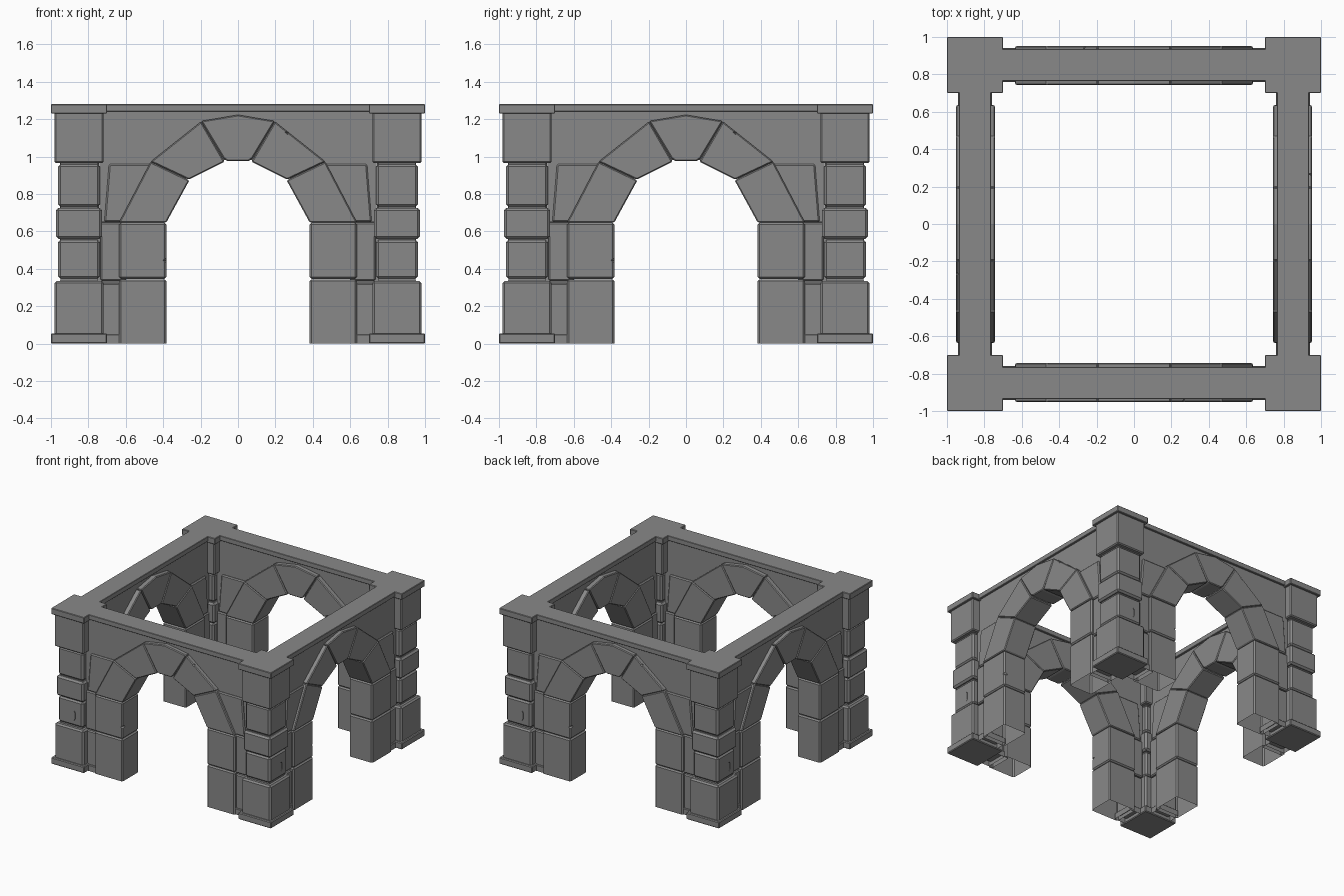
import bpy, bmesh, math
from mathutils import Matrix

if "Cube" in bpy.data.objects:
    bpy.data.objects.remove(bpy.data.objects["Cube"])

master = []  # parts of the front side and its left corner, later turned round z
stone = bpy.data.materials.new("dark_stone")
stone.diffuse_color = (0.25, 0.25, 0.25, 1)
stone.use_nodes = True
stone.node_tree.nodes["Principled BSDF"].inputs["Base Color"].default_value = stone.diffuse_color


def prism(name, pts, y0, y1, bevel=0.012, open_bottom=False, keep=True):
    """Extrude an x-z outline from y0 to y1 and chamfer its edges."""
    bm = bmesh.new()
    a = [bm.verts.new((x, y0, z)) for x, z in pts]
    b = [bm.verts.new((x, y1, z)) for x, z in pts]
    n = len(pts)
    bm.faces.new(a)
    bm.faces.new(b[::-1])
    for i in range(n):
        j = (i + 1) % n
        bm.faces.new((a[j], a[i], b[i], b[j]))
    bmesh.ops.recalc_face_normals(bm, faces=bm.faces)
    if open_bottom:
        low = [f for f in bm.faces if all(v.co.z < 0.001 for v in f.verts)]
        bmesh.ops.delete(bm, geom=low, context='FACES')
    if bevel:
        edges = [e for e in bm.edges if len(e.link_faces) == 2
                 and e.calc_face_angle() > math.radians(25)]
        bmesh.ops.bevel(bm, geom=edges, offset=bevel, segments=1,
                        affect='EDGES', profile=0.5)
    me = bpy.data.meshes.new(name)
    bm.to_mesh(me)
    bm.free()
    me.materials.append(stone)
    ob = bpy.data.objects.new(name, me)
    bpy.context.collection.objects.link(ob)
    if keep:
        master.append(ob)
    return ob


def block(name, x0, x1, y0, y1, z0, z1, bevel=0.012, **kw):
    return prism(name, [(x0, z0), (x1, z0), (x1, z1), (x0, z1)], y0, y1, bevel, **kw)


def carve(ob, cutter):
    """Subtract a cutter, bake the result and drop the cutter."""
    cutter.hide_render = True
    m = ob.modifiers.new("carve", 'BOOLEAN')
    m.operation, m.solver, m.object = 'DIFFERENCE', 'EXACT', cutter
    bpy.context.view_layer.objects.active = ob
    bpy.ops.object.modifier_apply(modifier=m.name)
    bpy.data.objects.remove(cutter)


def chip(ob, loc, r):
    """Knock a four-sided chip out of a stone's edge."""
    bpy.ops.mesh.primitive_cone_add(vertices=4, radius1=r, radius2=0, depth=2 * r,
                                    location=loc, rotation=(-math.pi / 2, 0, 0))
    bpy.context.object.data.materials.append(stone)
    carve(ob, bpy.context.object)


# Corner pillar: square courses around (-0.85, -0.85): name, half width, z range, chamfer
courses = [("pillar_plinth", 0.15, 0.0, 0.055, 0.006),
           ("pillar_foot", 0.132, 0.04, 0.335, 0.012),
           ("pillar_core", 0.10, 0.30, 1.0, 0),
           ("pillar_stone_low", 0.112, 0.345, 0.555, 0.014),
           ("pillar_stone_mid", 0.124, 0.56, 0.725, 0.014),
           ("pillar_stone_high", 0.112, 0.73, 0.96, 0.014),
           ("pillar_head", 0.132, 0.965, 1.24, 0.008),
           ("pillar_cap", 0.15, 1.23, 1.28, 0.004)]
for name, h, z0, z1, bev in courses:
    ob = block(name, -0.85 - h, -0.85 + h, -0.85 - h, -0.85 + h, z0, z1, bev)
    if name == "pillar_stone_low":
        crack = [(-0.82, 0.475), (-0.802, 0.455), (-0.802, 0.41), (-0.818, 0.385),
                 (-0.808, 0.41), (-0.808, 0.45)]
        carve(ob, prism("crack_cutter", crack, -1.0, -0.955, 0, keep=False))

# Top beam and the wall above the arch, running in behind the arch stone joints
block("top_beam", -0.74, 0.74, -0.935, -0.765, 1.24, 1.28, 0.003)
half = [(0.74, 1.245), (0.74, 0.65), (0.395, 0.65), (0.275, 0.882), (0.07, 0.983)]
wall = half + [(-x, z) for x, z in half[::-1]]
prism("spandrel_wall", wall, -0.918, -0.782, 0)

# Keystone
keystone = [(-0.077, 0.99), (-0.055, 0.975), (0.055, 0.975), (0.077, 0.99),
            (0.197, 1.19), (0, 1.223), (-0.197, 1.19)]
key = prism("keystone", keystone, -0.953, -0.742, 0.006)
chip(key, (-0.2, -0.954, 1.18), 0.026)

for s, side in ((-1, "left"), (1, "right")):
    def mir(pts):
        return [(s * x, z) for x, z in pts]

    def mblock(name, x0, x1, *rest, **kw):
        return block(name + "_" + side, *sorted((s * x0, s * x1)), *rest, **kw)

    # Arch stones
    up = prism("arch_stone_upper_" + side,
               mir([(0.072, 0.972), (0.262, 0.877), (0.467, 0.973), (0.197, 1.187)]),
               -0.953, -0.742, 0.006)
    prism("arch_stone_lower_" + side,
          mir([(0.26, 0.873), (0.383, 0.648), (0.636, 0.648), (0.467, 0.972)]),
          -0.953, -0.742, 0.006)
    if s > 0:
        chip(up, (0.265, -0.954, 1.13), 0.026)

    # Arch posts
    post = mblock("post_upper", 0.383, 0.636, -0.953, -0.742, 0.346, 0.647, 0.01)
    mblock("post_lower", 0.383, 0.636, -0.953, -0.742, 0.0, 0.344, 0.01,
           open_bottom=True)
    if s < 0:
        chip(post, (-0.378, -0.954, 0.445), 0.046)

    # Recessed stones between post and pillar
    mblock("filler_base", 0.60, 0.73, -0.942, -0.758, 0.0, 0.05, 0.005,
           open_bottom=True)
    mblock("filler_low", 0.61, 0.735, -0.93, -0.77, 0.03, 0.325, 0.008)
    mblock("filler_high", 0.60, 0.735, -0.93, -0.77, 0.335, 0.647, 0.008)
    mblock("filler_core", 0.60, 0.76, -0.90, -0.80, 0.28, 0.70, 0)
    prism("haunch_stone_" + side,
          mir([(0.60, 0.65), (0.715, 0.65), (0.69, 0.96), (0.45, 0.96)]),
          -0.932, -0.768, 0.008)

# Repeat the finished side on the other three sides
for ob in list(master):
    for k, tag in ((1, "east"), (2, "north"), (3, "west")):
        c = bpy.data.objects.new(ob.name + "_" + tag, ob.data)
        c.matrix_world = Matrix.Rotation(k * math.pi / 2, 4, 'Z')
        bpy.context.collection.objects.link(c)
